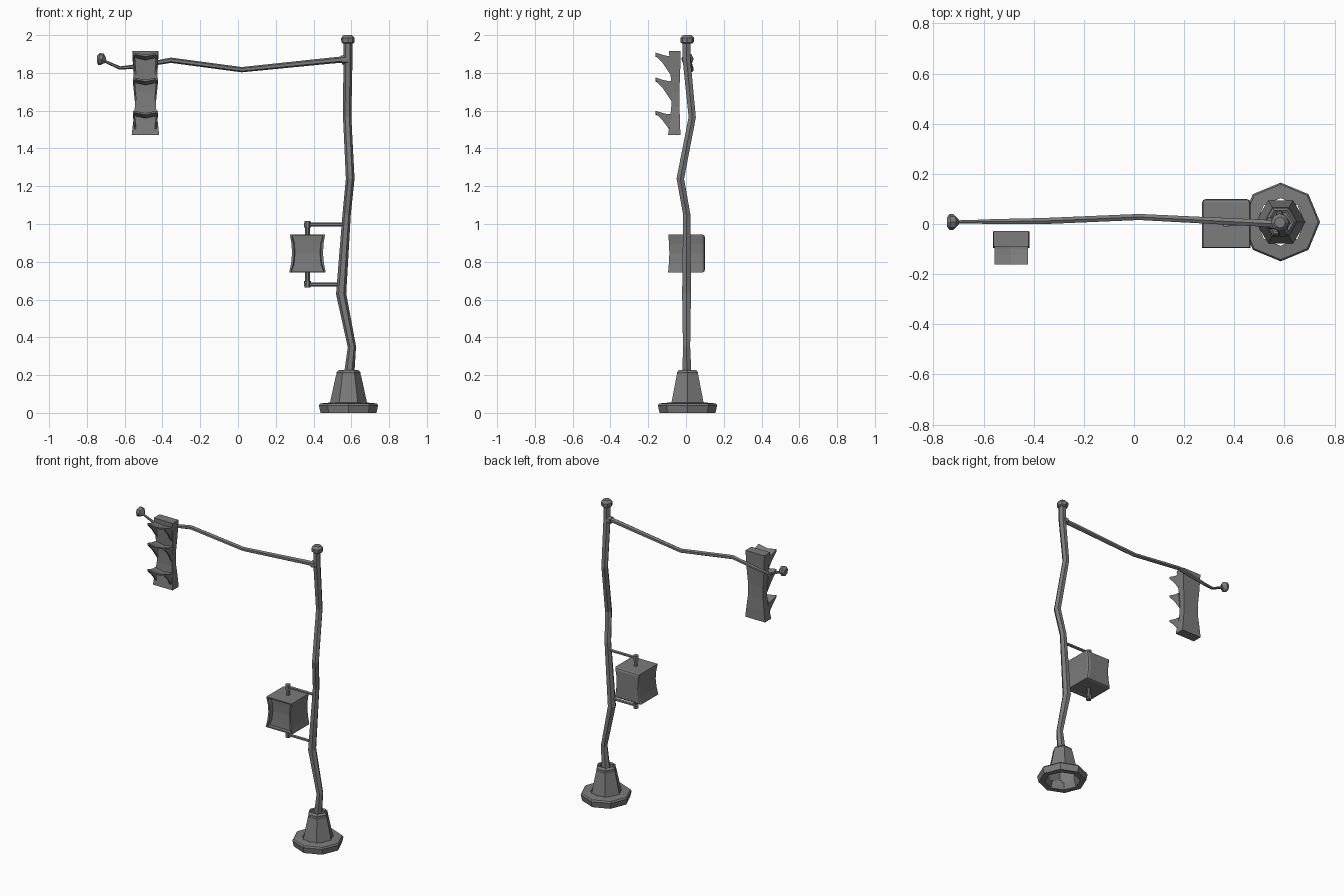
import bpy, bmesh, math
from mathutils import Vector

cube = bpy.data.objects.get("Cube")
if cube:
    bpy.data.objects.remove(cube, do_unlink=True)

GREY = (0.2, 0.2, 0.2, 1.0)
metal = bpy.data.materials.new("grey metal")
metal.use_nodes = True
metal.diffuse_color = GREY
metal.node_tree.nodes["Principled BSDF"].inputs["Base Color"].default_value = GREY


def loft(name, rings, wrap=False, cap_start=True, cap_end=True, edit=None):
    """Skin a list of point rings; optionally close it into a loop."""
    bm = bmesh.new()
    loops = [[bm.verts.new(p) for p in ring] for ring in rings]
    n = len(loops[0])
    pairs = list(zip(loops, loops[1:]))
    if wrap:
        pairs.append((loops[-1], loops[0]))
    for a, b in pairs:
        for i in range(n):
            j = (i + 1) % n
            bm.faces.new((a[i], a[j], b[j], b[i]))
    if not wrap:
        if cap_start:
            bm.faces.new(loops[0][::-1])
        if cap_end:
            bm.faces.new(loops[-1])
    bmesh.ops.recalc_face_normals(bm, faces=bm.faces[:])
    if edit:
        edit(bm)
    mesh = bpy.data.meshes.new(name)
    bm.to_mesh(mesh)
    bm.free()
    mesh.materials.append(metal)
    ob = bpy.data.objects.new(name, mesh)
    bpy.context.scene.collection.objects.link(ob)
    return ob


def tube(name, path, radii, sides=6):
    """Faceted tube along a path with a radius at each point."""
    pts = [Vector(p) for p in path]
    rings = []
    for i, (p, r) in enumerate(zip(pts, radii)):
        t = (pts[min(i + 1, len(pts) - 1)] - pts[max(i - 1, 0)]).normalized()
        u = t.cross(Vector((0, 1, 0))).normalized()
        v = t.cross(u)
        rings.append([p + r * (math.cos(a) * u + math.sin(a) * v)
                      for a in (math.tau * k / sides for k in range(sides))])
    return loft(name, rings)


def lathe(name, center, profile, sides, **kw):
    """Turn a (radius, height) profile around a vertical axis."""
    cx, cy = center
    rings = [[(cx + r * math.cos(math.tau * k / sides),
               cy + r * math.sin(math.tau * k / sides), z)
              for k in range(sides)] for r, z in profile]
    return loft(name, rings, **kw)


def waisted_box(name, cx, levels, edit=None):
    """Box from (z, half width, front y, back y) levels."""
    return loft(name, [[(cx - w, f, z), (cx + w, f, z), (cx + w, b, z), (cx - w, b, z)]
                       for z, w, f, b in levels], edit=edit)


# Base: octagonal plate, open hexagonal pedestal and collar
BASE = (0.585, 0.008)
lathe("base_plate", BASE,
      [(0.095, 0.055), (0.15, 0.05), (0.157, 0.04), (0.148, 0), (0.11, 0), (0.1, 0.03)],
      8, wrap=True)
lathe("pedestal", BASE, [(0.1, 0.04), (0.098, 0.055), (0.066, 0.2)], 6, cap_start=False)
lathe("collar", BASE,
      [(0.052, 0.195), (0.064, 0.2), (0.064, 0.215), (0.052, 0.228), (0.042, 0.222), (0.042, 0.195)],
      6, wrap=True)

# Bent pole and its cap
tube("pole",
     [(0.587, 0.005, 0.19), (0.603, 0.003, 0.35), (0.546, 0.003, 0.63), (0.575, 0.004, 1.05),
      (0.594, -0.03, 1.24), (0.578, 0.033, 1.565), (0.582, 0.003, 1.87), (0.582, 0.003, 1.965)],
     [0.028, 0.022, 0.027, 0.022, 0.023, 0.022, 0.024, 0.024])
lathe("pole_cap", (0.582, 0.006),
      [(0.026, 1.955), (0.035, 1.962), (0.036, 1.985), (0.022, 2.0)], 8)

# Drooping arm with a clamp and an end knob
tube("arm_clamp", [(0.548, 0.003, 1.868), (0.58, 0.003, 1.871)], [0.024, 0.026])
tube("arm",
     [(0.57, 0.0, 1.872), (0.5, 0.004, 1.866), (0.02, 0.028, 1.817), (-0.355, 0.012, 1.867),
      (-0.56, 0.01, 1.832), (-0.625, 0.009, 1.826), (-0.72, 0.008, 1.868)],
     [0.017, 0.016, 0.014, 0.014, 0.011, 0.009, 0.007])
tube("arm_knob",
     [(-0.746, 0.008, 1.874), (-0.736, 0.008, 1.874), (-0.72, 0.008, 1.871), (-0.702, 0.008, 1.862)],
     [0.018, 0.032, 0.032, 0.012], 8)

# Signal housing with a pinched waist
LIGHT_X = -0.49
waisted_box("signal_housing", LIGHT_X,
            [(1.47, 0.073, -0.095, -0.03), (1.54, 0.065, -0.086, -0.031),
             (1.62, 0.056, -0.078, -0.035), (1.7, 0.056, -0.076, -0.035),
             (1.8, 0.064, -0.082, -0.031), (1.915, 0.07, -0.09, -0.028)])


# Three scooped visors with a creased roof and tapering cheeks
def visor_ring(y, top, drop, w, t=0.01):
    half = [(0, top - 0.012), (w, top), (w - 0.1 * drop, top - drop)]
    inner = [(w - t - 0.1 * drop, top - drop), (w - t, top - t), (0, top - t - 0.012)]
    right = half + inner
    left = [(-x, z) for x, z in right[4:0:-1]]
    return [(LIGHT_X + x, y, z) for x, z in right + left]


for label, tip, depth in (("upper", 1.908, 0.11), ("middle", 1.776, 0.11), ("lower", 1.6, 0.1)):
    steps = [(-0.076, -0.018, 1.0), (-0.1, -0.018, 0.66), (-0.125, -0.012, 0.38), (-0.162, 0, 0.14)]
    loft(label + "_visor", [visor_ring(y, tip + dz, depth * k, 0.067) for y, dz, k in steps])


# Crossing box: recessed front panel and rounded back
def finish_box(bm):
    front = [f for f in bm.faces if f.normal.y < -0.8]
    bmesh.ops.inset_region(bm, faces=front, thickness=0.012)
    bmesh.ops.inset_region(bm, faces=front, thickness=0.004, depth=-0.025)
    rim = [e for e in bm.edges if all(v.co.y > 0.08 for v in e.verts)
           and min(f.normal.y for f in e.link_faces) < 0.7]
    bmesh.ops.bevel(bm, geom=rim, offset=0.015, segments=2, profile=0.5, affect='EDGES')


BOX_X = 0.368
waisted_box("crossing_box", BOX_X,
            [(0.742, 0.097, -0.095, 0.1), (0.79, 0.087, -0.091, 0.1),
             (0.845, 0.082, -0.088, 0.1), (0.895, 0.085, -0.09, 0.1),
             (0.945, 0.093, -0.094, 0.1)], finish_box)

# Upper and lower brackets holding the box
for label, z, pole_x, inner_z in (("upper", 0.998, 0.572, 0.93), ("lower", 0.68, 0.55, 0.755)):
    out = math.copysign(0.017, z - inner_z)
    tube(label + "_bracket_arm", [(BOX_X, 0.003, z), (pole_x, 0.003, z)], [0.01, 0.01])
    tube(label + "_bracket_stem", [(BOX_X, 0.003, inner_z), (BOX_X, 0.003, z)], [0.012, 0.012])
    tube(label + "_bracket_joint", [(BOX_X, 0.003, z - out), (BOX_X, 0.003, z + out)], [0.018, 0.017])
